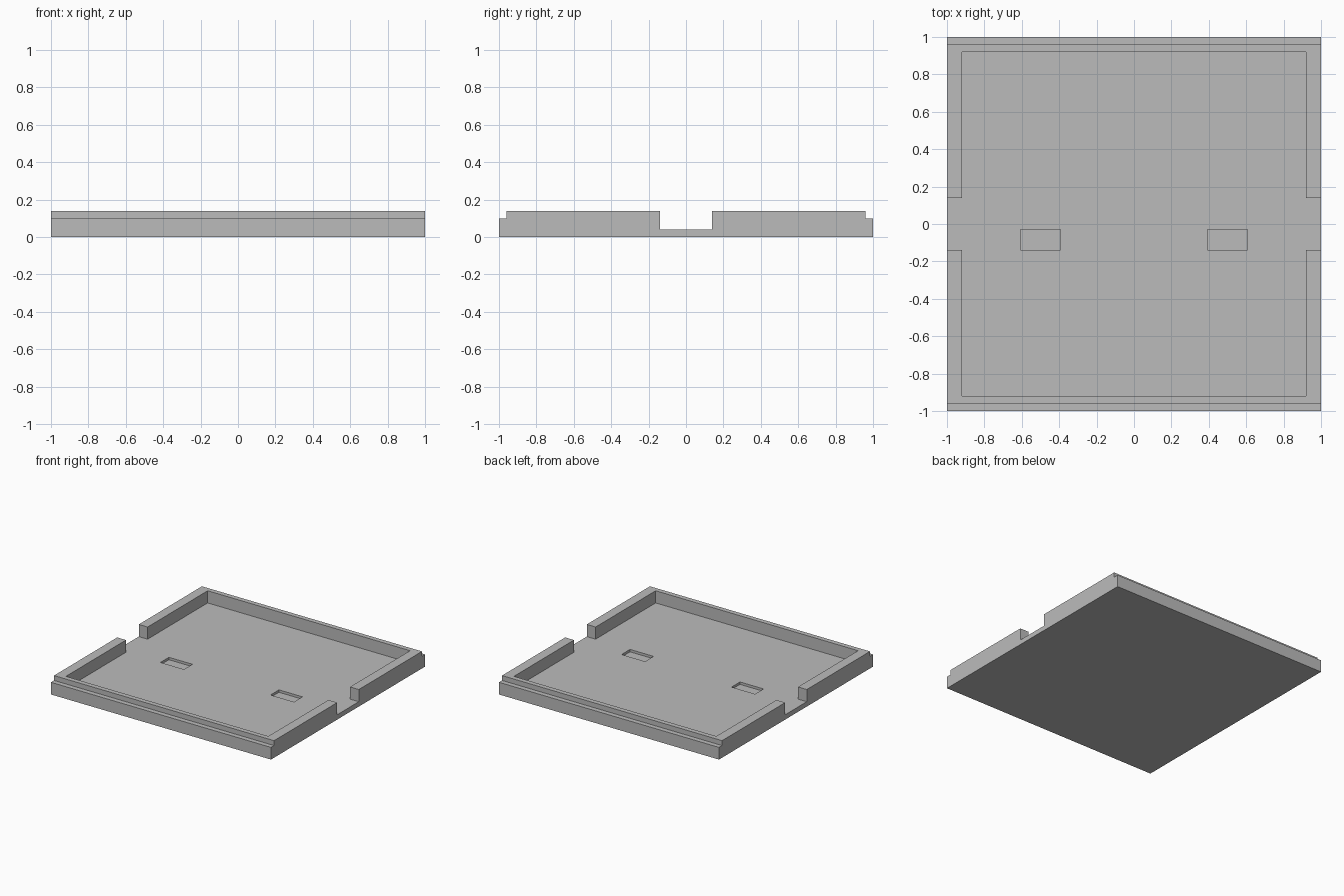
import bpy
from mathutils import Vector

cube = bpy.data.objects.get("Cube")
if cube:
    bpy.data.objects.remove(cube, do_unlink=True)

grey = bpy.data.materials.new("plain grey")
grey.use_nodes = True
colour = (0.5, 0.5, 0.5, 1)
grey.diffuse_color = colour
grey.node_tree.nodes["Principled BSDF"].inputs["Base Color"].default_value = colour

HEIGHT, FLOOR, LEDGE = 0.14, 0.04, 0.10
INNER = 0.92
ABOVE = 0.3


def box(name, low, high):
    low, high = Vector(low), Vector(high)
    bpy.ops.mesh.primitive_cube_add(size=1, location=(low + high) / 2)
    obj = bpy.context.object
    obj.name = name
    obj.scale = high - low
    bpy.ops.object.transform_apply(location=True, rotation=True, scale=True)
    obj.data.materials.append(grey)
    return obj


def cut(target, low, high):
    cutter = box("cutter", low, high)
    cutter.hide_render = True
    mod = target.modifiers.new("cut", "BOOLEAN")
    mod.operation = "DIFFERENCE"
    mod.solver = "EXACT"
    mod.object = cutter
    bpy.context.view_layer.objects.active = target
    bpy.ops.object.modifier_apply(modifier=mod.name)
    bpy.data.objects.remove(cutter, do_unlink=True)


# Solid slab hollowed into a shallow tray
tray = box("tray", (-1, -1, 0), (1, 1, HEIGHT))
cut(tray, (-INNER, -INNER, FLOOR), (INNER, INNER, ABOVE))

# Notch through both side walls, level with the floor
cut(tray, (-1.1, -0.14, FLOOR), (1.1, 0.14, ABOVE))

# Stepped ledges along the front and back rims
cut(tray, (-1.1, -1.1, LEDGE), (1.1, -0.96, ABOVE))
cut(tray, (-1.1, 0.96, LEDGE), (1.1, 1.1, ABOVE))

# Two small pockets sunk into the floor
for x in (-0.5, 0.5):
    cut(tray, (x - 0.107, -0.14, 0.02), (x + 0.107, -0.03, ABOVE))
